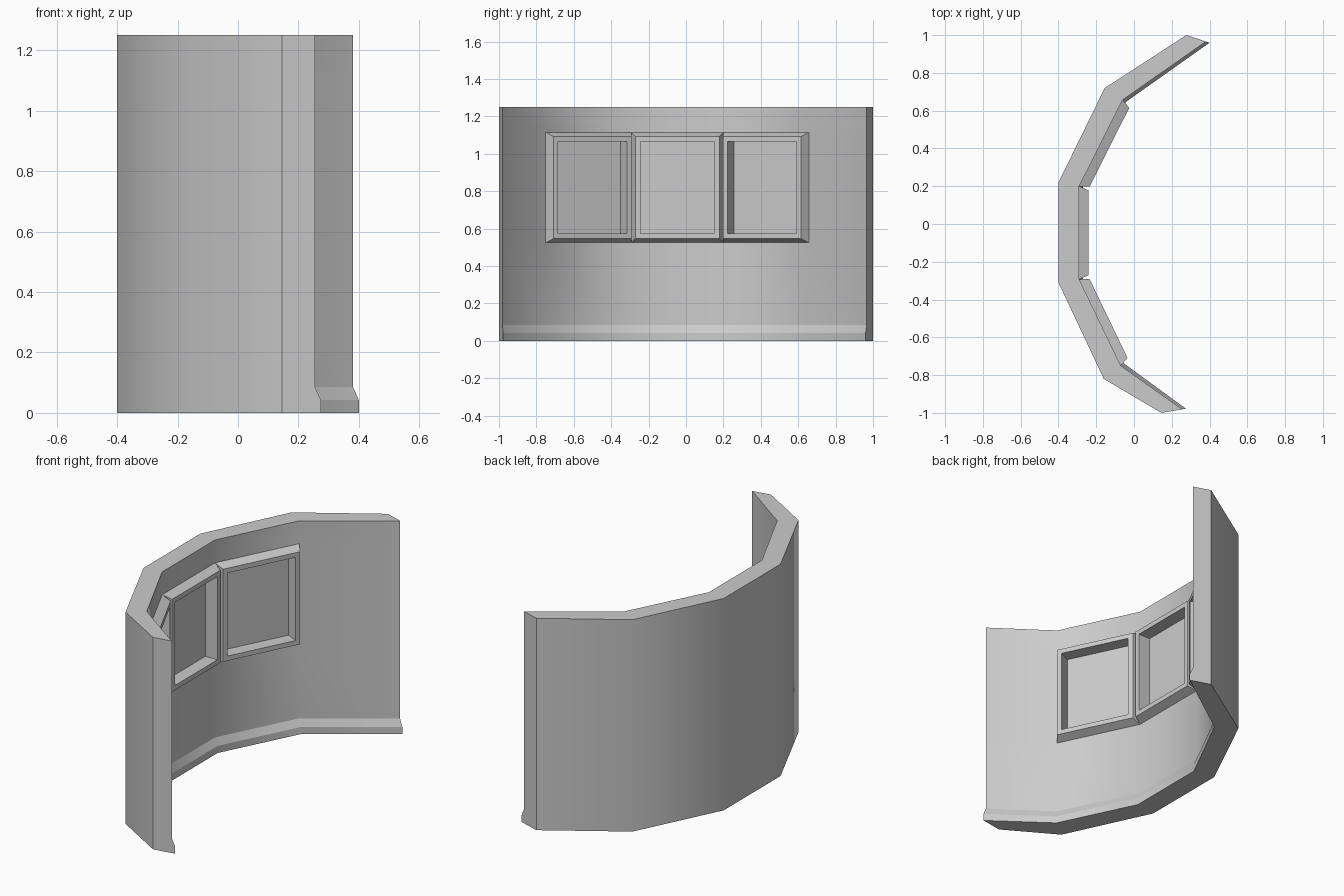
import bpy, bmesh
from mathutils import Vector

if "Cube" in bpy.data.objects:
    bpy.data.objects.remove(bpy.data.objects["Cube"])

# Plan of the bay: outer and inner corner of each mitre, from front end to back end
OUTER = [(.145, -1), (-.16, -.82), (-.40, -.31), (-.40, .22), (-.155, .72), (.277, 1)]
INNER = [(.255, -.981), (-.07, -.75), (-.29, -.293), (-.29, .20), (-.06, .657), (.381, .966)]
HEIGHT, WIN_LO, WIN_HI = 1.25, .525, 1.115


def finish(bm, name):
    mesh = bpy.data.meshes.new(name)
    bm.to_mesh(mesh)
    bm.free()
    obj = bpy.data.objects.new(name, mesh)
    bpy.context.collection.objects.link(obj)
    return obj


# Wall: one cross-section with a skirting foot, swept through the mitres
bm = bmesh.new()
rows = []
for o, i in zip(OUTER, INNER):
    o, i = Vector(o), Vector(i)
    foot = i + (i - o).normalized() * .02
    section = [(o, 0), (o, HEIGHT), (i, HEIGHT), (i, WIN_HI), (i, WIN_LO),
               (i, .085), (foot, .042), (foot, 0)]
    rows.append([bm.verts.new((p.x, p.y, z)) for p, z in section])
n = len(rows[0])
for s in range(len(rows) - 1):
    for k in range(n):
        if k == 3 and 1 <= s <= 3:      # the window units close these openings
            continue
        j = (k + 1) % n
        f = bm.faces.new((rows[s][k], rows[s][j], rows[s + 1][j], rows[s + 1][k]))
        f.smooth = True
bm.faces.new(rows[0][::-1])
bm.faces.new(rows[-1])

# Smooth round the bend, sharp along the rims, skirting and ends
sharp = [(a[k], b[k]) for a, b in zip(rows, rows[1:]) for k in range(n) if k not in (3, 4)]
sharp += [(r[k], r[(k + 1) % n]) for r in (rows[0], rows[-1]) for k in range(n)]
for a, b in sharp:
    edge = bm.edges.get((a, b))
    if edge:
        edge.smooth = False
finish(bm, "curved_wall")


# Window: nested rings (inset, projection) make bevel, front rim, reveal and pane
def window(name, a, b):
    a, b = Vector((*a, 0)), Vector((*b, 0))
    t = (b - a).normalized()
    nrm = Vector((t.y, -t.x, 0))
    bm = bmesh.new()
    rings = []
    for inset, depth in [(0, 0), (.022, .05), (.05, .05), (.05, -.028)]:
        p, q = a + t * inset + nrm * depth, b - t * inset + nrm * depth
        lo, hi = WIN_LO + inset, WIN_HI - inset
        rings.append([bm.verts.new((v.x, v.y, z))
                      for v, z in ((p, lo), (q, lo), (q, hi), (p, hi))])
    for r0, r1 in zip(rings, rings[1:]):
        for k in range(4):
            j = (k + 1) % 4
            bm.faces.new((r0[k], r0[j], r1[j], r1[k]))
    bm.faces.new(rings[-1])
    finish(bm, name)


for s, side in ((1, "front"), (2, "middle"), (3, "back")):
    window("window_" + side, INNER[s], INNER[s + 1])
